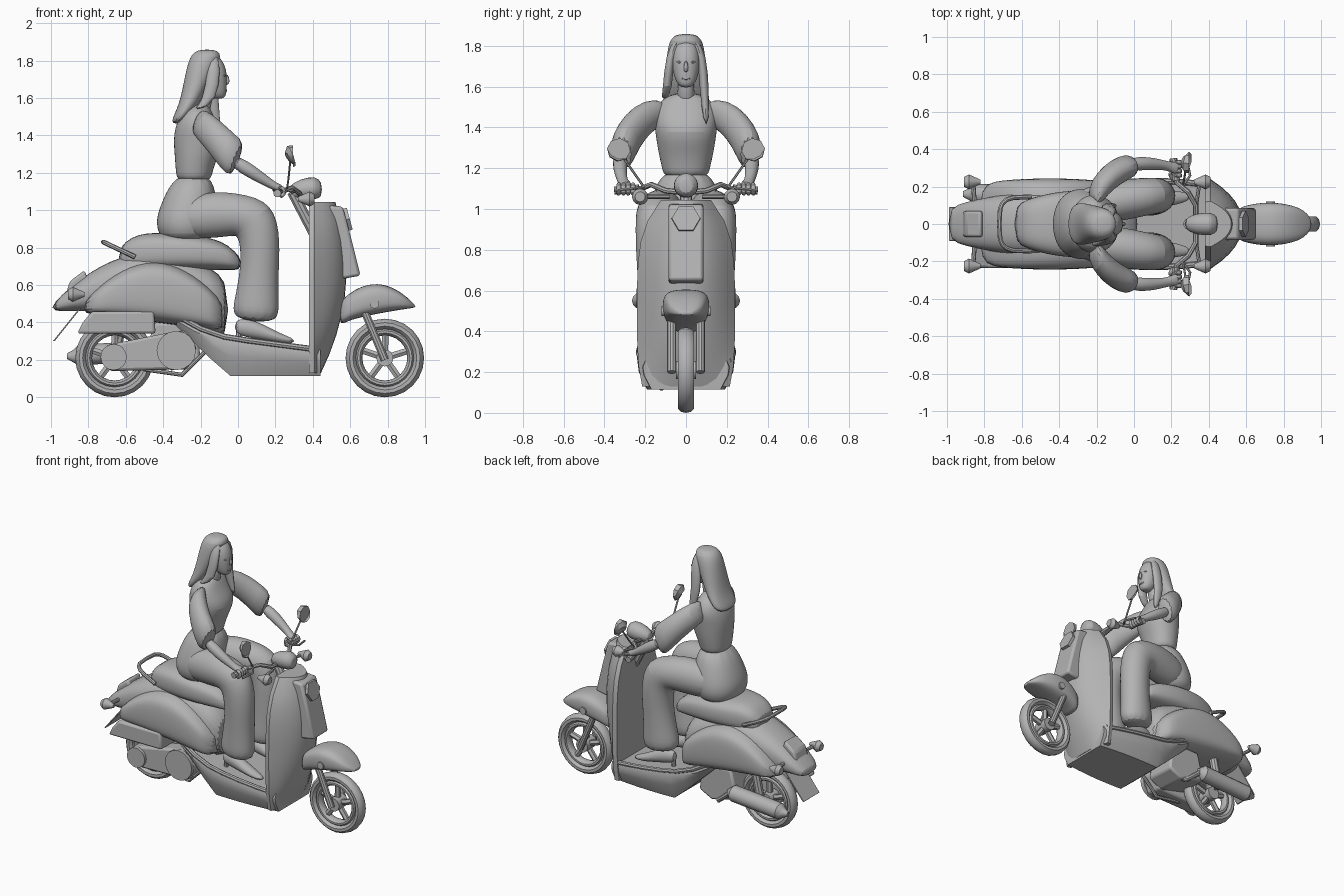
import bpy, bmesh
from math import sin, cos, pi, copysign, radians
from mathutils import Vector

ALONG, ACROSS, UP = Vector((1, 0, 0)), Vector((0, 1, 0)), Vector((0, 0, 1))
SIDES = ((-1, "near"), (1, "far"))

cube = bpy.data.objects.get("Cube")
if cube:
    bpy.data.objects.remove(cube, do_unlink=True)

grey = bpy.data.materials.new("plain grey")
grey.use_nodes = True
grey.diffuse_color = (.45, .45, .45, 1)
grey.node_tree.nodes["Principled BSDF"].inputs["Base Color"].default_value = grey.diffuse_color
parts = []


def steps(start, stop, count):
    return [start + (stop - start) * k / count for k in range(count + 1)]


def skin(name, rings, smooth=0, closed=False):
    """Bridge equal rings of points; cap the ends unless the rings form a loop."""
    bm = bmesh.new()
    rows = [[bm.verts.new(point) for point in ring] for ring in rings]
    count = len(rows[0])
    for a, b in zip(rows, rows[1:] + (rows[:1] if closed else [])):
        for i in range(count):
            j = (i + 1) % count
            bm.faces.new((a[i], a[j], b[j], b[i]))
    if not closed:
        bm.faces.new(rows[0])
        bm.faces.new(rows[-1])
    bmesh.ops.recalc_face_normals(bm, faces=bm.faces)
    mesh = bpy.data.meshes.new(name)
    bm.to_mesh(mesh)
    bm.free()
    mesh.materials.append(grey)
    ob = bpy.data.objects.new(name, mesh)
    bpy.context.collection.objects.link(ob)
    if smooth:
        subdivision = ob.modifiers.new("smooth", "SUBSURF")
        subdivision.levels = subdivision.render_levels = smooth
    parts.append(ob)
    return ob


def loft(name, stations, sides=12, power=2, smooth=0, axis=None, mirror=1):
    """Sweep a superellipse along stations (x, y, z, half width, half height)."""
    points = [Vector((s[0], s[1] * mirror, s[2])) for s in stations]
    rings, wide = [], None
    for i, (point, station) in enumerate(zip(points, stations)):
        ahead = Vector(axis or points[min(i + 1, len(points) - 1)] - points[max(i - 1, 0)]).normalized()
        wide = wide or (ALONG if abs(ahead.y) > .8 else ACROSS)
        wide = (wide - ahead * wide.dot(ahead)).normalized()
        high = ahead.cross(wide)
        ring = []
        for angle in steps(0, 2 * pi, sides)[:-1]:
            c, s = [copysign(abs(f(angle)) ** (2 / power), f(angle)) for f in (cos, sin)]
            ring.append(point + wide * station[3] * c + high * station[-1] * s)
        rings.append(ring)
    return skin(name, rings, smooth)


def hull(name, start, stop, shape, power=2.6):
    """Bodywork along x; shape(x, t) gives bottom, top and half width."""
    stations = []
    for t in steps(0, 1, 9):
        x = start + (stop - start) * t
        bottom, top, width = shape(x, t)
        stations.append((x, 0, (bottom + top) / 2, width, (top - bottom) / 2))
    loft(name, stations, 24, power, 1, ALONG)


def column(name, stations, smooth=2):
    """Upright form from (z, x, half width, half depth)."""
    loft(name, [(x, 0, z, wide, deep) for z, x, wide, deep in stations], 14, 2.2, smooth, UP)


def tube(name, points, radius, sides=8, mirror=1, smooth=0):
    loft(name, [(*point, radius) for point in points], sides, smooth=smooth, mirror=mirror)


def disc(name, x, y, z, radius, thickness, sides=16):
    tube(name, [(x, y - thickness / 2, z), (x, y + thickness / 2, z)], radius, sides)


def prism(name, outline, inner, outer, bevel=.015):
    """Side outline (x, z) given thickness across y."""
    ob = skin(name, [[(x, y, z) for x, z in outline] for y in (inner, outer)])
    edge = ob.modifiers.new("soft edge", "BEVEL")
    edge.width, edge.segments = bevel, 2


def hoop(name, x, z, radius, depth, width):
    """Ring around a wheel axle with an oval cross-section."""
    turns = steps(0, 2 * pi, 24)[:-1]
    section = [(radius + depth * cos(a), width * sin(a)) for a in steps(0, 2 * pi, 10)[:-1]]
    skin(name, [[(x + r * cos(a), y, z + r * sin(a)) for r, y in section] for a in turns], closed=True)


def lamp(name, x, y, z, length, mirror):
    """Pointed indicator lamp; a negative length faces backward."""
    loft(name, [(x, y, z, .012), (x + length * .7, y, z, .04), (x + length, y, z, .025)], mirror=mirror)


# Wheels
axle = .21
for x, end in ((.785, "front"), (-.66, "rear")):
    hoop(end + "_tyre", x, axle, .18, .03, .042)
    hoop(end + "_rim", x, axle, .14, .02, .034)
    disc(end + "_hub", x, 0, axle, .045, .1)
    for k, angle in enumerate(steps(.3, .3 + 2 * pi, 5)[:-1]):
        tube(f"{end}_spoke_{k}", [(x + r * cos(angle), 0, axle + r * sin(angle)) for r in (.03, .14)], .02, 6)

# Front mudguard and fork
hull("front_mudguard", .54, .95, lambda x, t: (
    .38 + .1 * t ** .6, .607 - .43 * (t - .48) ** 2, .03 + .085 * abs(sin(pi * (.1 + .9 * t))) ** .5), 3)
for side, tag in SIDES:
    tube("fork_leg_" + tag, [(.66, .07, .5), (.785, .07, .2)], .022, 10, side)
    disc("mudguard_reflector_" + tag, .73, .11 * side, .5, .025, .02)

# Leg shield: flat behind, bowed in front
rings = []
for z in steps(.13, 1.045, 9):
    width = .24 * (1 - ((z - .5) / .65) ** 4)
    front, back = .58 - .45 * (z - .68) ** 2, .38
    bow = [(front - (front - back - .03) * abs(t) ** 2.2, width * t, z) for t in steps(-1, 1, 12)]
    rings.append(bow + [(back, width * t, z) for t in (.97, 0, -.97)])
skin("leg_shield", rings)
prism("shield_centre_cover", [(.44, 1.03), (.56, 1.02), (.6, .87), (.655, .65), (.54, .63)], -.085, .085)
tube("horn_badge", [(.56, 0, .945), (.597, 0, .955)], .07, 6)


# Floor and belly pan
def floor_top(x):
    return .31 - .13 * x + .8 * min(0, x) ** 2


def floor_width(x):
    return .24 - .25 * (x - .1) ** 2


rings = []
for x in steps(-.33, .44, 8):
    width, top = floor_width(x), floor_top(x)
    low = .115 + .95 * max(0, -.05 - x)
    half = [(width * .8, low), (width * .97, (top + low) / 2), (width, top - .03), (width * .95, top)]
    rings.append([(x, y, z) for y, z in half] + [(x, -y, z) for y, z in reversed(half)])
skin("floor_pan", rings)
for side, tag in SIDES:
    tube("floor_trim_" + tag, [(x, floor_width(x) * .96, floor_top(x)) for x in steps(-.32, .42, 6)], .016, 8, side)

# Rear bodywork, seat and grab rail
hull("tail_body", -.995, -.05, lambda x, t: (
    .46 - .35 * max(0, x + .5), .78 - .95 * (x + .45) ** 2, .18 - .25 * (x + .4) ** 2))
hull("side_cowls", -.83, -.07, lambda x, t: (
    .45 - .1 * t, .45 + .28 * sin(pi * (.04 + .92 * t)) ** .8, .2 + .045 * sin(pi * t) ** .4), 4)
hull("seat", -.64, .02, lambda x, t: (
    .68, .88 - .3 * (x + .45) ** 2 - .07 * (2 * t - 1) ** 6, .18 * sin(pi * (.1 + .75 * t)) ** .5), 3)
tube("grab_rail", [(-.55 - .17 * abs(cos(a)) ** .5, .145 * copysign(abs(sin(a)) ** .5, a),
                    .75 + .08 * abs(cos(a)) ** .5) for a in steps(-pi / 2, pi / 2, 10)], .013)

# Tail light, number plate and rear indicators
prism("tail_light", [(-.92, .55), (-.9, .62), (-.82, .68), (-.78, .56)], -.07, .07)
prism("number_plate", [(-.99, .3), (-.98, .3), (-.82, .5), (-.83, .5)], -.09, .09, .002)
for side, tag in SIDES:
    tube("rear_indicator_stalk_" + tag, [(-.85, .08, .55), (-.86, .22, .55)], .012, 8, side)
    lamp("rear_indicator_" + tag, -.82, .225, .55, -.09, side)

# Engine, drive case, air box and exhaust
prism("drive_case", [(-.74, .2), (-.7, .28), (-.4, .34), (-.27, .36), (-.22, .26), (-.27, .15), (-.68, .14)],
      -.18, -.06)
disc("drive_cover", -.33, -.185, .25, .105, .03)
disc("axle_cover", -.665, -.185, .215, .07, .03)
prism("engine_block", [(-.5, .2), (-.45, .4), (-.22, .4), (-.2, .2), (-.3, .15)], -.08, .14)
prism("air_box", [(-.86, .34), (-.83, .4), (-.78, .46), (-.45, .46), (-.44, .34)], -.235, -.06)
loft("exhaust_silencer", [(-.88, .16, .225, .03), (-.85, .16, .225, .055), (-.48, .15, .25, .055),
                          (-.44, .15, .25, .02)])
loft("exhaust_tip", [(-.915, .16, .22, .014), (-.86, .16, .22, .045)])
tube("exhaust_pipe", [(-.46, .15, .25), (-.35, .13, .16), (-.25, .08, .2)], .018)
tube("stand", [(-.5, -.12, .15), (-.3, -.12, .12), (-.17, -.12, .25)], .012)
tube("rear_shock", [(-.66, .1, .22), (-.6, .1, .5)], .03, 10)

# Handlebar, headlamp, mirrors and front indicators
tube("steering_column", [(.29, 0, 1.1), (.42, 0, .85)], .03, 10)
loft("headlamp", [(.27, 0, 1.1, .03), (.33, 0, 1.11, .06), (.42, 0, 1.12, .067), (.45, 0, 1.11, .035)],
     smooth=1, axis=ALONG)
for side, tag in SIDES:
    tube("handlebar_" + tag, [(.33, 0, 1.08), (.33, .1, 1.09), (.29, .17, 1.12), (.23, .22, 1.1), (.21, .35, 1.09)],
         .014, mirror=side)
    tube("grip_" + tag, [(.225, .23, 1.1), (.21, .35, 1.09)], .021, 10, side)
    tube("brake_lever_" + tag, [(.26, .2, 1.11), (.3, .26, 1.1), (.28, .35, 1.09)], .007, 6, side)
    tube("mirror_stalk_" + tag, [(.26, .2, 1.1), (.27, .25, 1.17), (.28, .32, 1.27)], .006, 6, side)
    loft("mirror_" + tag, [(.27, .335, 1.28, .035), (.285, .33, 1.29, .058), (.295, .33, 1.29, .058)],
         8, mirror=side)
    tube("front_indicator_stalk_" + tag, [(.33, .08, 1.06), (.35, .22, 1.06)], .01, 8, side)
    lamp("front_indicator_" + tag, .32, .225, 1.06, .09, side)

# Rider: trousers, blouse, head and hair
column("trouser_hips", [(.83, -.28, .13, .1), (.87, -.28, .185, .15), (.95, -.275, .2, .17), (1.05, -.26, .175, .15),
                        (1.2, -.235, .12, .1)])
column("blouse", [(1.15, -.235, .11, .09), (1.2, -.235, .12, .1), (1.28, -.225, .14, .115), (1.38, -.205, .155, .145),
                  (1.46, -.22, .165, .115), (1.53, -.22, .135, .08), (1.57, -.21, .06, .05)])
column("neck", [(1.5, -.2, .05, .05), (1.58, -.185, .04, .045), (1.68, -.165, .04, .045)], 1)
column("head", [(1.595, -.105, .025, .03), (1.62, -.11, .048, .05), (1.67, -.13, .066, .072), (1.75, -.145, .077, .09),
                (1.84, -.16, .05, .06)])
column("hair", [(1.86, -.165, .045, .05), (1.83, -.17, .083, .085), (1.76, -.195, .097, .083), (1.6, -.245, .108, .062),
                (1.53, -.285, .118, .048), (1.46, -.33, .1, .035)])
loft("nose", [(-.062, 0, 1.73, .008), (-.054, 0, 1.69, .014), (-.062, 0, 1.67, .01)], 8, smooth=1, axis=UP)
loft("lips", [(-.068, -.026, 1.64, .004), (-.063, 0, 1.64, .01), (-.068, .026, 1.64, .004)], 8, smooth=1)
for side, tag in SIDES:
    loft("eye_" + tag, [(-.075, .018, 1.72, .003), (-.066, .032, 1.72, .008), (-.078, .048, 1.72, .003)],
         8, smooth=1, mirror=side)
    lock_end = (-.1, .1, 1.41) if side > 0 else (-.22, .11, 1.54)
    loft("hair_lock_" + tag, [(-.14, .035, 1.835, .02, .03), (-.125, .08, 1.76, .022, .035),
                              (-.15, .09, 1.58, .025, .04), (*lock_end, .012, .018)], smooth=1, axis=UP, mirror=side)

    # Arms and hands
    loft("sleeve_" + tag, [(-.225, .11, 1.48, .05, .06), (-.2, .18, 1.465, .07, .08), (-.13, .255, 1.4, .07, .09),
                           (-.06, .3, 1.32, .07, .1), (.005, .32, 1.26, .06, .11)],
         14, smooth=1, axis=(1, .3 * side, -.4), mirror=side)
    loft("forearm_" + tag, [(-.03, .32, 1.27, .04), (.08, .325, 1.2, .037), (.16, .315, 1.15, .026),
                            (.2, .305, 1.125, .027, .022), (.24, .295, 1.115, .04, .02)], smooth=1, mirror=side)
    for k, y in enumerate(steps(.26, .33, 3)):
        tube(f"finger_{k}_{tag}", [(.215, y, 1.125), (.25, y, 1.115), (.25, y, 1.085), (.22, y, 1.07)],
             .013, 8, side, 1)
    tube("thumb_" + tag, [(.19, .28, 1.12), (.2, .245, 1.1), (.225, .225, 1.08)], .013, 8, side, 1)

    # Flared legs and heeled shoes
    loft("trouser_leg_" + tag, [(-.32, .09, .945, .09, .1), (-.16, .11, .975, .11, .13), (-.02, .135, .98, .11, .12),
                                (.095, .15, .955, .1, .14), (.12, .15, .82, .1, .11), (.115, .145, .68, .095, .105),
                                (.1, .14, .52, .095, .12), (.09, .137, .4, .1, .137)], 14, smooth=2, mirror=side)
    loft("shoe_" + tag, [(-.02, .135, .375, .025, .035), (.04, .135, .375, .04, .055), (.13, .137, .35, .043, .045),
                         (.22, .14, .316, .044, .028), (.305, .145, .3, .016, .013)],
         smooth=1, axis=ALONG, mirror=side)
    tube("shoe_heel_" + tag, [(.005, .135, .36), (0, .135, .295)], .015, 8, side)

# Smooth shading with crisp edges
bpy.ops.object.select_all(action="DESELECT")
for ob in parts:
    ob.select_set(True)
bpy.context.view_layer.objects.active = parts[0]
bpy.ops.object.shade_smooth_by_angle(angle=radians(35))
